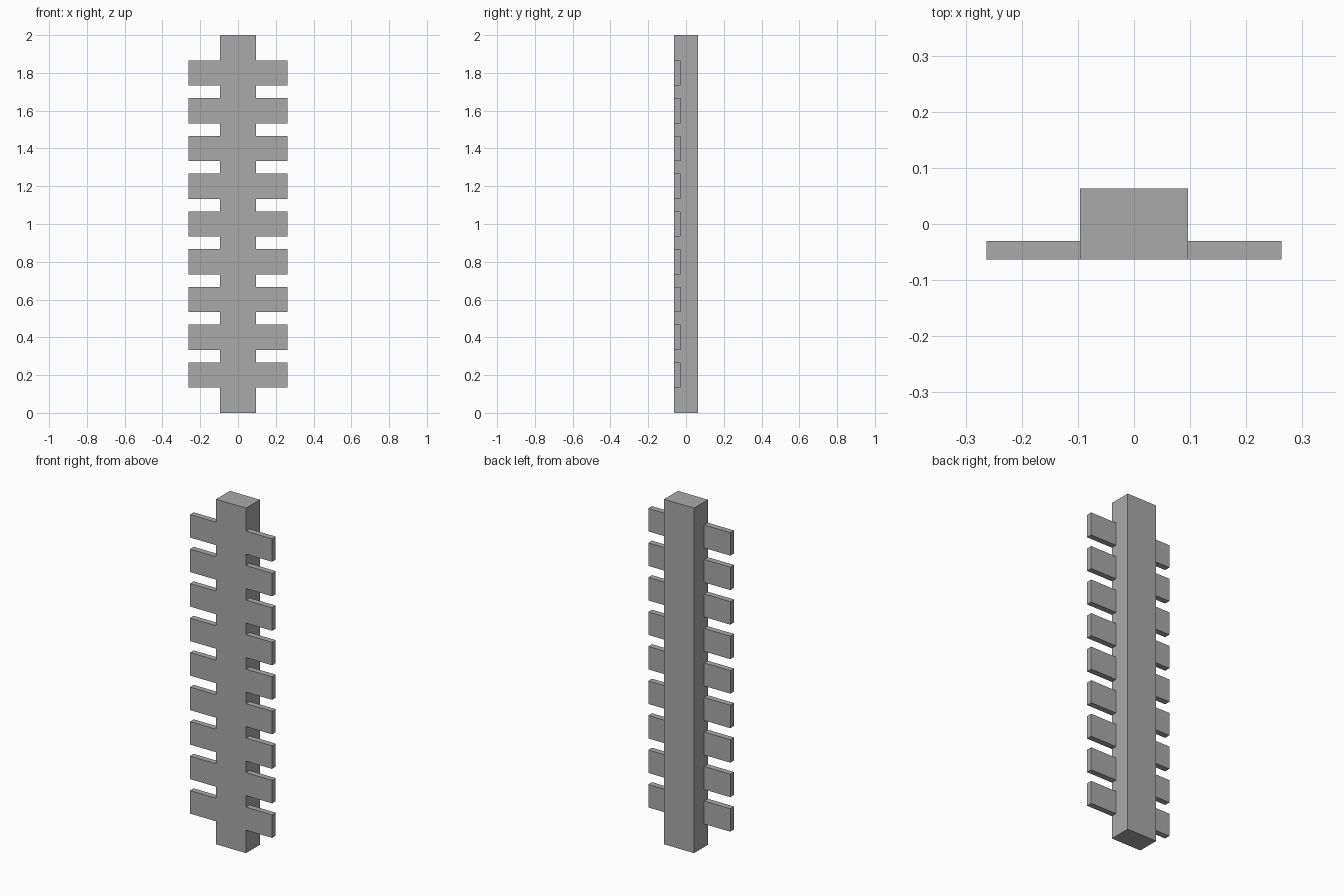
import bpy
import bmesh
from mathutils import Vector

cube = bpy.data.objects.get("Cube")
if cube:
    bpy.data.objects.remove(cube, do_unlink=True)

grey = bpy.data.materials.new("plain grey")
grey.use_nodes = True
colour = (0.4, 0.4, 0.4, 1)
grey.diffuse_color = colour
grey.node_tree.nodes["Principled BSDF"].inputs["Base Color"].default_value = colour


def box(name, low, high):
    """Add a flat-faced box between two opposite corners."""
    low, high = Vector(low), Vector(high)
    bm = bmesh.new()
    bmesh.ops.create_cube(bm, size=1)
    bmesh.ops.scale(bm, vec=high - low, verts=bm.verts)
    bmesh.ops.translate(bm, vec=(low + high) / 2, verts=bm.verts)
    mesh = bpy.data.meshes.new(name)
    bm.to_mesh(mesh)
    bm.free()
    mesh.materials.append(grey)
    obj = bpy.data.objects.new(name, mesh)
    bpy.context.collection.objects.link(obj)
    return obj


HALF_WIDTH, HALF_DEPTH = 0.096, 0.0635
TAB_END, TAB_BACK = 0.263, -0.03
TAB_HALF_HEIGHT, PITCH, TAB_COUNT = 0.0667, 0.2, 9

# Central post
post = box("post", (-HALF_WIDTH, -HALF_DEPTH, 0), (HALF_WIDTH, HALF_DEPTH, 2))

# Side tabs, flush with the front of the post and repeated up both sides
tabs = box("side_tabs",
           (HALF_WIDTH, -HALF_DEPTH, PITCH - TAB_HALF_HEIGHT),
           (TAB_END, TAB_BACK, PITCH + TAB_HALF_HEIGHT))
array = tabs.modifiers.new("rows", 'ARRAY')
array.count = TAB_COUNT
array.use_relative_offset = False
array.use_constant_offset = True
array.constant_offset_displace = (0, 0, PITCH)
mirror = tabs.modifiers.new("both sides", 'MIRROR')
mirror.use_axis[0] = True
mirror.use_clip = False
mirror.use_mirror_merge = False
